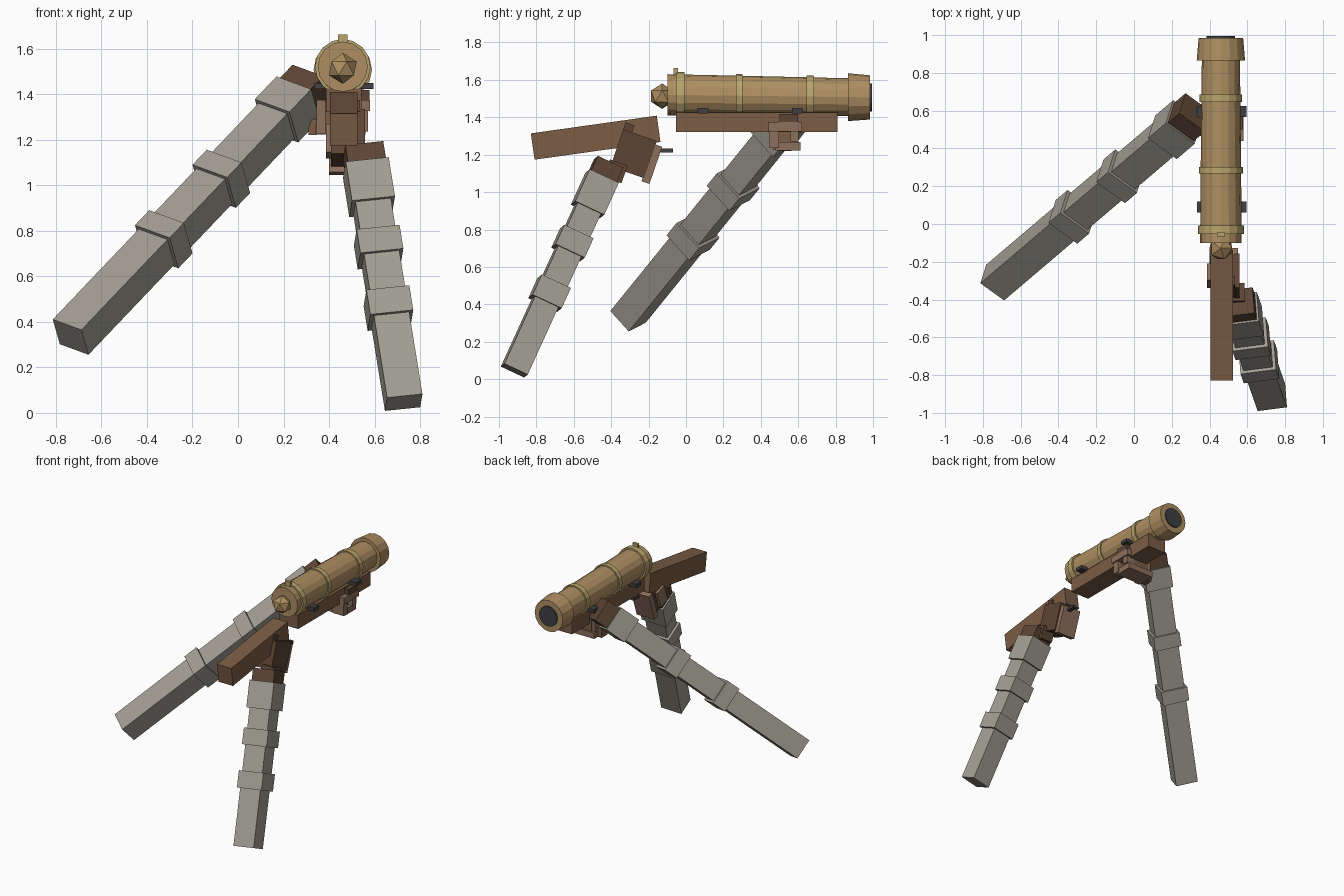
import bpy, bmesh, math
from mathutils import Vector, Matrix

if "Cube" in bpy.data.objects:
    bpy.data.objects.remove(bpy.data.objects["Cube"])


def material(name, r, g, b):
    m = bpy.data.materials.new(name)
    m.diffuse_color = (r, g, b, 1)
    m.use_nodes = True
    m.node_tree.nodes["Principled BSDF"].inputs["Base Color"].default_value = m.diffuse_color
    return m


BRONZE = material("bronze", .42, .27, .12)
BRASS = material("brass", .48, .37, .15)
WOOD = material("wood", .20, .11, .06)
DARK_WOOD = material("dark_wood", .11, .06, .035)
PALE_WOOD = material("pale_wood", .27, .16, .11)
IRON = material("iron", .05, .05, .055)
STONE = material("weathered_grey", .36, .34, .29)


def finish(bm, name, mat):
    bmesh.ops.recalc_face_normals(bm, faces=bm.faces)
    me = bpy.data.meshes.new(name)
    bm.to_mesh(me)
    bm.free()
    me.materials.append(mat)
    ob = bpy.data.objects.new(name, me)
    bpy.context.collection.objects.link(ob)
    return ob


def box(name, center, size, mat, rot=None):
    bm = bmesh.new()
    bmesh.ops.create_cube(bm, size=1)
    bm.transform(Matrix.Translation(center) @ (rot or Matrix()) @ Matrix.Diagonal((*size, 1)))
    return finish(bm, name, mat)


def lathe(name, profile, mat, n=16):
    """Spin (y, radius) points round the slightly dipping barrel axis."""
    bm = bmesh.new()
    rings = []
    for y, r in profile:
        cz = 1.519 - .013 * y
        rings.append([bm.verts.new((.46 + r * math.cos(math.tau * i / n), y,
                                    cz + r * math.sin(math.tau * i / n))) for i in range(n)])
    for a, b in zip(rings, rings[1:]):
        for i in range(n):
            j = (i + 1) % n
            bm.faces.new((a[i], a[j], b[j], b[i]))
    bm.faces.new(rings[0])
    bm.faces.new(rings[-1])
    return finish(bm, name, mat)


# Barrel with flared muzzle, bore, bands, knob and sight
lathe("barrel", [(-.10, .11), (.30, .107), (.87, .101)], BRONZE)
lathe("muzzle", [(.865, .128), (.985, .118)], BRONZE)
lathe("bore", [(.97, .075), (.995, .075)], IRON)
for i, (y, w, r) in enumerate([(-.03, .045, .122), (.285, .035, .116), (.665, .04, .112)]):
    lathe(f"barrel_band_{i + 1}", [(y - w / 2, r), (y + w / 2, r)], BRASS)
bm = bmesh.new()
bmesh.ops.create_icosphere(bm, subdivisions=1, radius=.068,
                           matrix=Matrix.Translation((.46, -.128, 1.513)))
finish(bm, "breech_knob", BRONZE)
box("rear_sight", (.46, -.055, 1.64), (.042, .022, .045), BRASS)

# Iron clips holding the barrel to its bed
for i, y in enumerate((.09, .595)):
    box(f"barrel_clip_{i + 1}", (.465, y, 1.435), (.262, .058, .027), IRON)

# Timber bed and sloping tail beam
box("barrel_bed", (.465, .378, 1.373), (.155, .865, .105), WOOD)
box("tail_beam", (.465, -.483, 1.291), (.12, .68, .142), WOOD, Matrix.Rotation(math.radians(8), 4, 'X'))


def leg(name, foot, axis, side, w, d, bands, top):
    """Square leg along an axis, with slightly wider sleeves and a wooden head."""
    z = Vector(axis).normalized()
    x = Vector(side)
    x = (x - z * x.dot(z)).normalized()
    rot = Matrix((x, z.cross(x), z)).transposed().to_4x4()
    end = bands[-1][1]

    def piece(part, t0, t1, grow, mat):
        box(f"{name}_{part}", Vector(foot) + z * (t0 + t1) / 2, (w + grow, d + grow, t1 - t0), mat, rot)

    piece("shaft", 0, end - .02, 0, STONE)
    for i, (a, b) in enumerate(bands):
        piece(f"sleeve_{i + 1}", a, b, .034, STONE)
    piece("head", end - .1, top, .012, DARK_WOOD)


leg("side_leg", (-.735, -.31, .333), (.595, .506, .625), (.125, -.095, -.05), .162, .15,
    [(.635, .74), (1.06, 1.165), (1.52, 1.68)], 1.78)
leg("rear_leg", (.7275, -.918, .046), (-.145, .41, .90), (.155, .02, .017), .157, .138,
    [(.40, .52), (.70, .815), (.955, 1.145)], 1.23)

# Rear joint: tilted block, cheeks, plate and bolt
tilt = Matrix.Rotation(math.radians(-19), 4, 'X')
for name, off, size, mat in [
        ("block", (0, 0, 0), (.135, .18, .20), DARK_WOOD),
        ("cheek_left", (-.075, .01, -.01), (.025, .09, .13), PALE_WOOD),
        ("cheek_right", (.072, .0, 0), (.022, .19, .21), DARK_WOOD),
        ("plate", (0, .11, -.02), (.15, .045, .21), PALE_WOOD),
        ("peg", (.03, -.07, .12), (.06, .05, .05), DARK_WOOD),
        ("neck", (.06, -.06, -.12), (.10, .10, .10), DARK_WOOD)]:
    box("rear_joint_" + name, Vector((.475, -.28, 1.205)) + tilt @ Vector(off), size, mat, tilt)
box("rear_joint_bolt", (.50, -.13, 1.222), (.03, .12, .02), IRON)

# Front joint: clamp under the bed, meeting the side leg
for name, c, size, mat in [
        ("block", (.45, .54, 1.30), (.16, .12, .13), WOOD),
        ("plate_upper", (.56, .53, 1.35), (.04, .18, .05), PALE_WOOD),
        ("jaw_rear", (.525, .472, 1.30), (.09, .05, .13), PALE_WOOD),
        ("jaw_front", (.535, .58, 1.325), (.07, .045, .11), PALE_WOOD),
        ("plate_lower", (.45, .545, 1.245), (.22, .135, .045), PALE_WOOD),
        ("cheek_left", (.365, .53, 1.30), (.04, .13, .15), PALE_WOOD),
        ("peg_left", (.328, .53, 1.255), (.035, .07, .07), WOOD),
        ("cap", (.56, .55, 1.395), (.035, .10, .045), DARK_WOOD)]:
    box("front_joint_" + name, c, size, mat)
